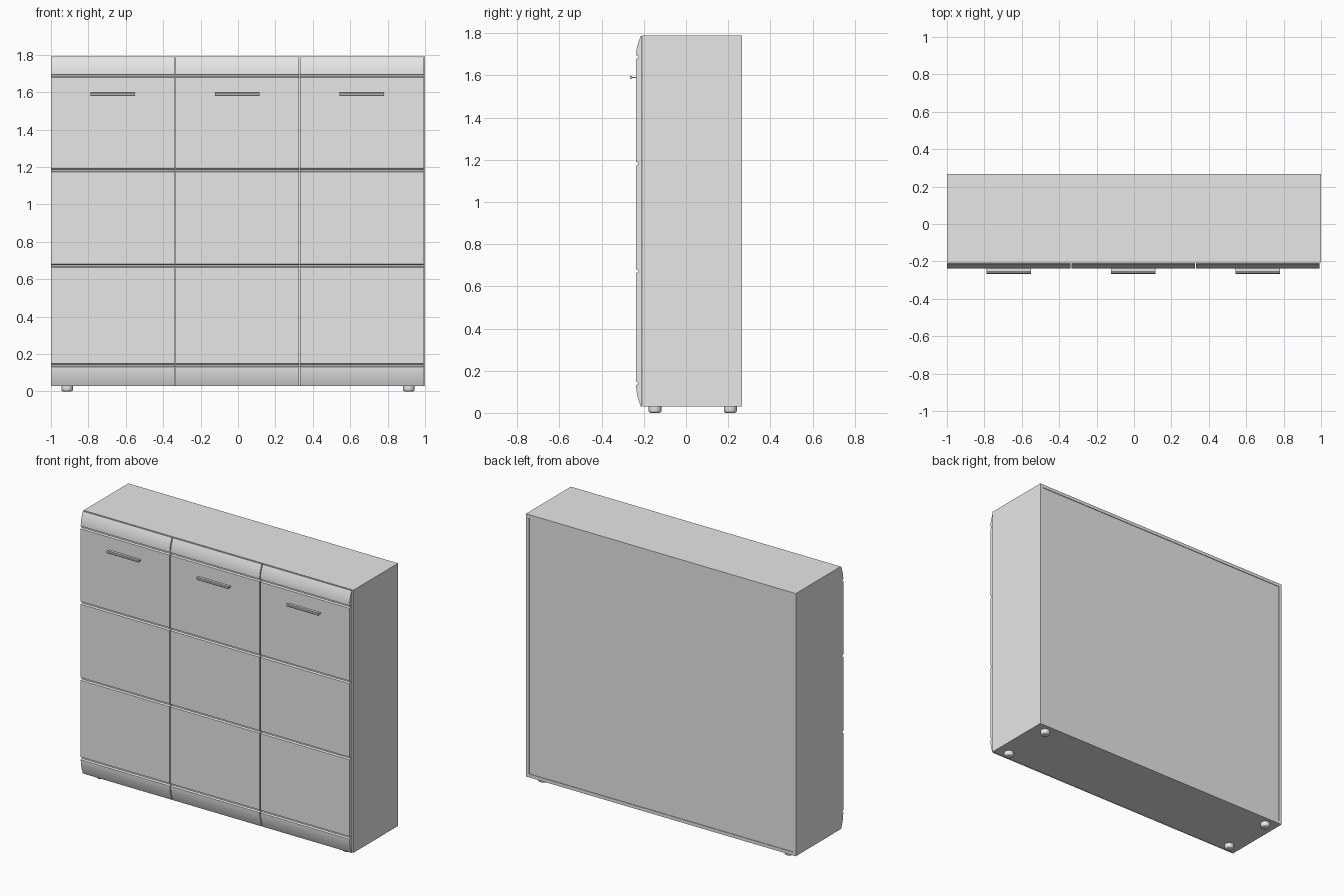
import bpy, bmesh, math

if "Cube" in bpy.data.objects:
    bpy.data.objects.remove(bpy.data.objects["Cube"])

grey = bpy.data.materials.new("plain_grey")
grey.diffuse_color = (0.8, 0.8, 0.8, 1)
grey.use_nodes = True
grey.node_tree.nodes["Principled BSDF"].inputs["Base Color"].default_value = grey.diffuse_color


def add_object(name, bm):
    bmesh.ops.recalc_face_normals(bm, faces=bm.faces[:])
    mesh = bpy.data.meshes.new(name)
    bm.to_mesh(mesh)
    bm.free()
    mesh.materials.append(grey)
    obj = bpy.data.objects.new(name, mesh)
    bpy.context.collection.objects.link(obj)
    return obj


def smooth(obj, angle=25):
    bpy.ops.object.select_all(action='DESELECT')
    obj.select_set(True)
    bpy.context.view_layer.objects.active = obj
    bpy.ops.object.shade_smooth_by_angle(angle=math.radians(angle))


def box(name, x0, x1, y0, y1, z0, z1):
    bm = bmesh.new()
    bmesh.ops.create_cube(bm, size=1)
    for v in bm.verts:
        v.co = (x1 if v.co.x > 0 else x0,
                y1 if v.co.y > 0 else y0,
                z1 if v.co.z > 0 else z0)
    return add_object(name, bm)


def extrude_x(name, profile, x0, x1):
    """Extrude a closed (y, z) profile along x."""
    bm = bmesh.new()
    face = bm.faces.new([bm.verts.new((x0, y, z)) for y, z in profile])
    new = bmesh.ops.extrude_face_region(bm, geom=[face])["geom"]
    bmesh.ops.translate(bm, vec=(x1 - x0, 0, 0),
                        verts=[g for g in new if isinstance(g, bmesh.types.BMVert)])
    return add_object(name, bm)


# Carcass panels
FRONT, BACK, BOTTOM, TOP, T = -0.206, 0.266, 0.03, 1.79, 0.022
box("top_panel", -1, 1, FRONT, BACK, TOP - T, TOP)
box("bottom_panel", -1, 1, FRONT, BACK, BOTTOM, BOTTOM + T)
box("left_side", -1, -1 + T, FRONT, BACK, BOTTOM + T, TOP - T)
box("right_side", 1 - T, 1, FRONT, BACK, BOTTOM + T, TOP - T)
box("back_panel", -1 + T, 1 - T, BACK - 0.012, BACK - 0.004, BOTTOM + T, TOP - T)
for i, x in enumerate((-0.333, 0.333)):
    box(f"partition_{i + 1}", x - T / 2, x + T / 2, FRONT, BACK - 0.012,
        BOTTOM + T, TOP - T)

# Door profile: curved ends, four chamfered grooves
DOOR_BACK, DOOR_FRONT, LOW, HIGH = -0.209, -0.237, 0.03, 1.787
GROOVES = (0.14, 0.672, 1.182, 1.687)
STEPS = 8


def curve_y(t):
    """Front depth of the curved end, t = 0 at the tip and 1 at the groove."""
    return DOOR_FRONT + 0.023 * (1 - t) ** 1.8


profile = [(DOOR_BACK, LOW)]
for i in range(STEPS + 1):
    t = i / STEPS
    profile.append((curve_y(t), LOW + t * (GROOVES[0] - 0.009 - LOW)))
for k, z in enumerate(GROOVES):
    if k:
        profile.append((DOOR_FRONT, z - 0.009))
    profile += [(DOOR_FRONT + 0.011, z - 0.004),
                (DOOR_FRONT + 0.011, z + 0.004),
                (DOOR_FRONT, z + 0.009)]
for i in range(1, STEPS + 1):
    t = 1 - i / STEPS
    profile.append((curve_y(t), HIGH - t * (HIGH - GROOVES[-1] - 0.009)))
profile.append((DOOR_BACK, HIGH))

# Handle profile: thin stem with a rounded grip
HZ = 1.59
grip = [(DOOR_FRONT, HZ - 0.003), (-0.255, HZ - 0.003), (-0.257, HZ - 0.008),
        (-0.263, HZ - 0.008), (-0.266, HZ - 0.004), (-0.266, HZ + 0.004),
        (-0.263, HZ + 0.008), (-0.257, HZ + 0.008), (-0.255, HZ + 0.003),
        (DOOR_FRONT, HZ + 0.003)]

# Doors and handles
for label, cx in (("left", -0.67), ("middle", -0.004), ("right", 0.662)):
    smooth(extrude_x(f"{label}_door", profile, cx - 0.33, cx + 0.33))
    extrude_x(f"{label}_handle", grip, cx - 0.118, cx + 0.118)

# Rounded feet
for x in (-0.913, 0.913):
    for y in (-0.147, 0.21):
        bm = bmesh.new()
        bmesh.ops.create_cone(bm, cap_ends=True, segments=24,
                              radius1=0.031, radius2=0.031, depth=0.031)
        bmesh.ops.translate(bm, verts=bm.verts[:], vec=(x, y, 0.0155))
        rim = [e for e in bm.edges if all(v.co.z < 0.001 for v in e.verts)]
        bmesh.ops.bevel(bm, geom=rim, offset=0.012, segments=4, profile=0.5,
                        affect='EDGES')
        side = ("left" if x < 0 else "right") + ("_front" if y < 0 else "_back")
        smooth(add_object(f"{side}_foot", bm), 40)
